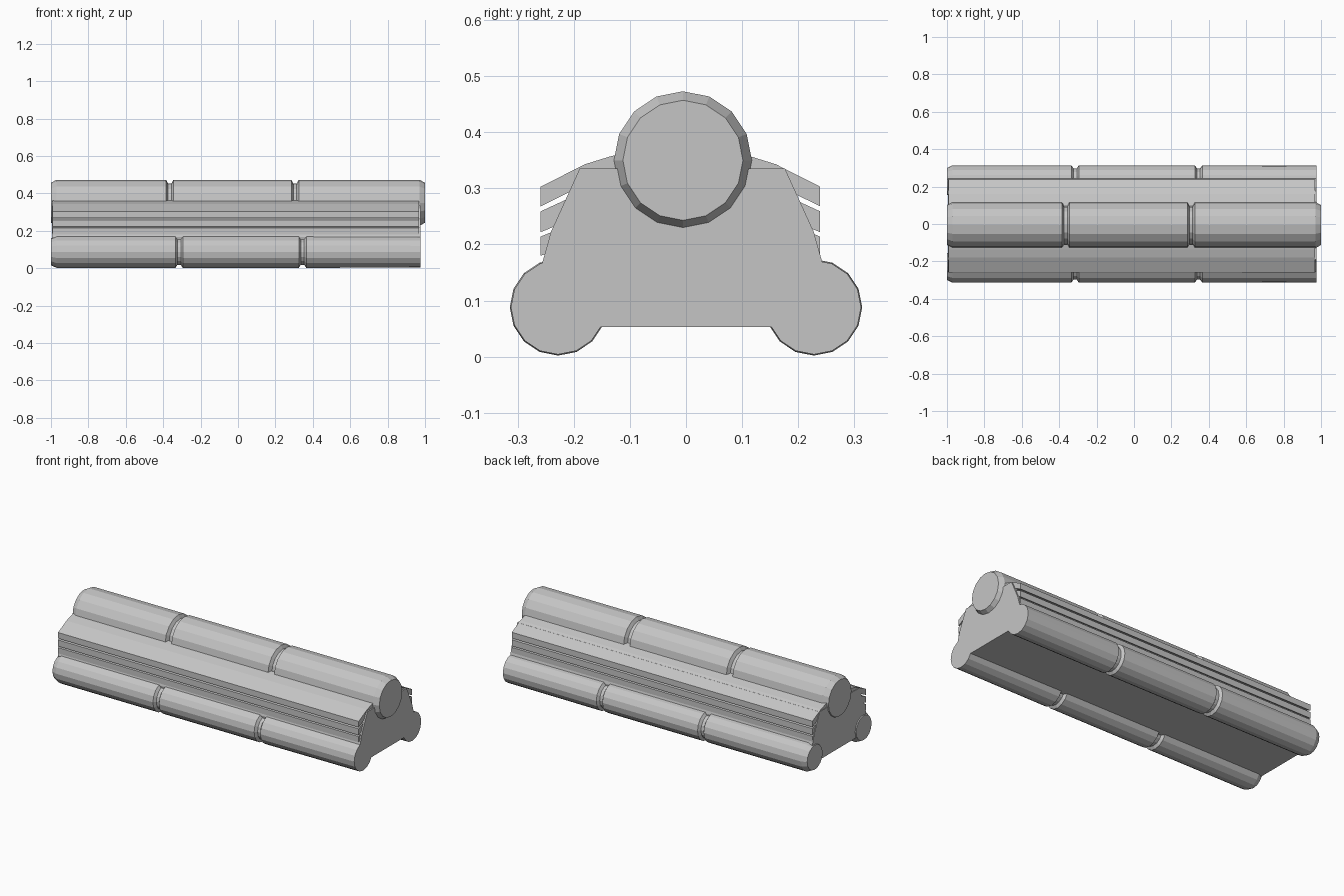
import bpy
import bmesh
from math import sin, cos, pi

cube = bpy.data.objects.get("Cube")
if cube:
    bpy.data.objects.remove(cube, do_unlink=True)

GREY = (0.56, 0.56, 0.56, 1)
mat = bpy.data.materials.new("plain_grey")
mat.use_nodes = True
mat.diffuse_color = GREY
mat.node_tree.nodes["Principled BSDF"].inputs["Base Color"].default_value = GREY


def loft(name, rings):
    """Skin closed rings of points and cap both ends."""
    bm = bmesh.new()
    loops = [[bm.verts.new(p) for p in ring] for ring in rings]
    n = len(loops[0])
    for a, b in zip(loops, loops[1:]):
        for i in range(n):
            j = (i + 1) % n
            bm.faces.new((a[i], a[j], b[j], b[i]))
    bm.faces.new(loops[0])
    bm.faces.new(loops[-1])
    bmesh.ops.recalc_face_normals(bm, faces=bm.faces)
    mesh = bpy.data.meshes.new(name)
    bm.to_mesh(mesh)
    bm.free()
    mesh.materials.append(mat)
    obj = bpy.data.objects.new(name, mesh)
    bpy.context.collection.objects.link(obj)
    return obj


def prism(name, profile, x0, x1):
    return loft(name, [[(x, y, z) for y, z in profile] for x in (x0, x1)])


def tube(name, y, z, stations, sides=16):
    ring = [2 * pi * i / sides for i in range(sides)]
    return loft(name, [[(x, y + r * sin(a), z + r * cos(a)) for a in ring]
                       for x, r in stations])


def groove(x, r, depth):
    return [(x - 0.02, r), (x - 0.009, r - depth),
            (x + 0.009, r - depth), (x + 0.02, r)]


# Top tube: bevelled at both ends, with two grooves
R = 0.123
tube("top_tube", -0.0055, 0.35,
     [(-1, R - 0.016), (-0.97, R)] + groove(-0.365, R, 0.02)
     + groove(0.305, R, 0.02) + [(0.97, R), (1, R - 0.016)])

# Lower tubes: bevelled at the left end only, flush with the body at the other
r = 0.086
for side, label in ((-1, "front"), (1, "back")):
    tube(label + "_lower_tube", side * 0.228, 0.088,
         [(-1, r - 0.014), (-0.97, r)] + groove(-0.315, r, 0.016)
         + groove(0.345, r, 0.016) + [(0.976, r - 0.002)])

# Central body with sloping sides
MID = -0.0065
half = [(0.15, 0.053), (0.228, 0.053), (0.25, 0.166), (0.234, 0.223), (0.183, 0.335)]
body = half + [(-y, z) for y, z in reversed(half)]
prism("body", [(y + (MID if z > 0.1 else 0), z) for y, z in body], -0.995, 0.976)

# Overlapping slats on both slopes
slats = {
    "upper_slat": [(0.1, 0.363), (0.125, 0.357), (0.17, 0.343), (0.249, 0.303),
                   (0.249, 0.268), (0.18, 0.302), (0.1, 0.32)],
    "middle_slat": [(0.18, 0.291), (0.249, 0.259), (0.249, 0.222), (0.18, 0.25)],
    "lower_slat": [(0.19, 0.239), (0.249, 0.214), (0.249, 0.18), (0.19, 0.2)],
}
for side, label in ((-1, "front"), (1, "back")):
    for name, pts in slats.items():
        prism(label + "_" + name, [(MID - 0.0035 + side * y, z) for y, z in pts],
              -0.992, 0.968)
